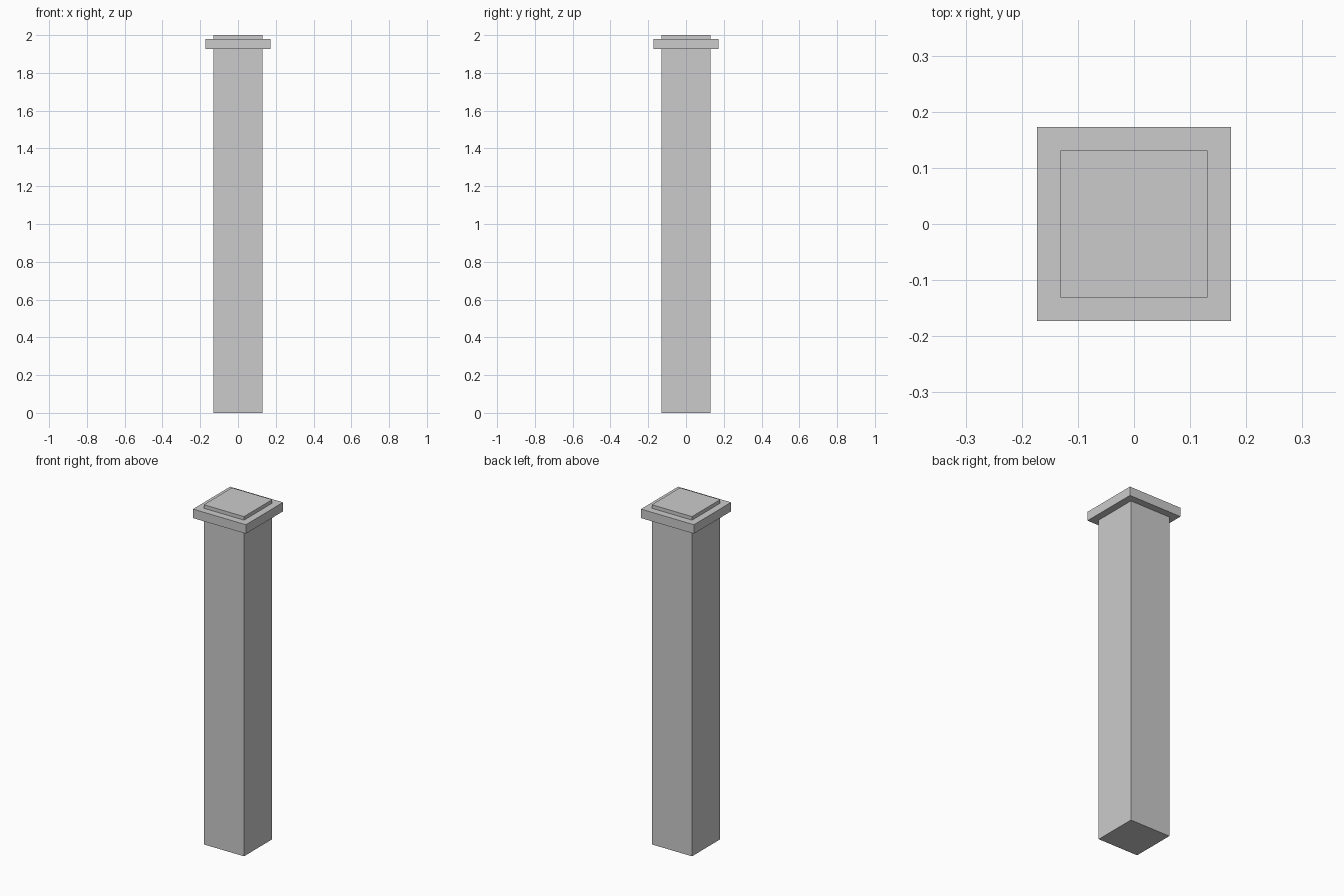
import bpy, bmesh

if "Cube" in bpy.data.objects:
    bpy.data.objects.remove(bpy.data.objects["Cube"])

SHAFT, COLLAR = 0.131, 0.1725   # half widths

# Square profile stepped upward: (half width, height)
profile = [
    (SHAFT, 0.0), (SHAFT, 1.926),        # shaft
    (COLLAR, 1.926), (COLLAR, 1.979),    # projecting collar
    (SHAFT, 1.979), (SHAFT, 2.0),        # top block
]

bm = bmesh.new()
rings = [[bm.verts.new((sx * h, sy * h, z))
          for sx, sy in ((-1, -1), (1, -1), (1, 1), (-1, 1))]
         for h, z in profile]

# Side walls and ledges between neighbouring rings
for low, high in zip(rings, rings[1:]):
    for i in range(4):
        j = (i + 1) % 4
        bm.faces.new((low[i], low[j], high[j], high[i]))

# Bottom and top
bm.faces.new(rings[0][::-1])
bm.faces.new(rings[-1])
bmesh.ops.recalc_face_normals(bm, faces=bm.faces[:])

mesh = bpy.data.meshes.new("square_post")
bm.to_mesh(mesh)
bm.free()
bpy.context.collection.objects.link(bpy.data.objects.new("square_post", mesh))
